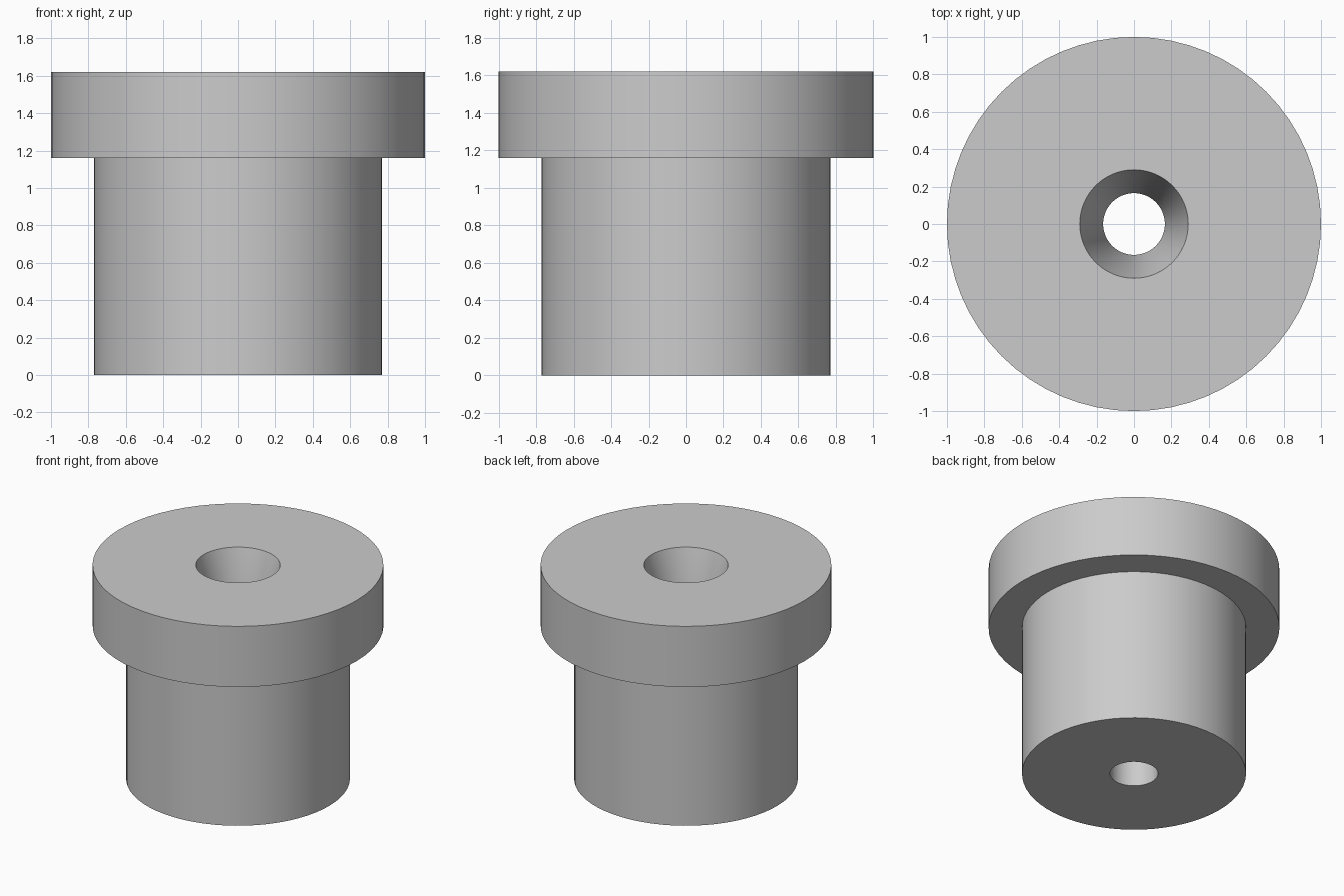
import bpy
import bmesh
import math
from mathutils import Vector

SEGMENTS = 64

cube = bpy.data.objects.get("Cube")
if cube:
    bpy.data.objects.remove(cube, do_unlink=True)

# Main dimensions
flange_radius, body_radius = 1.0, 0.77
bore_radius, mouth_radius = 0.165, 0.29
height, shoulder, taper_end = 1.62, 1.16, 1.16

# Plain grey finish
grey = bpy.data.materials.new("plain_grey")
grey.use_nodes = True
colour = (0.6, 0.6, 0.6, 1)
grey.diffuse_color = colour
grey.node_tree.nodes["Principled BSDF"].inputs["Base Color"].default_value = colour

# Closed half section: bore, body, flange and tapered mouth
section = [
    (bore_radius, 0), (body_radius, 0), (body_radius, shoulder),
    (flange_radius, shoulder), (flange_radius, height),
    (mouth_radius, height), (bore_radius, taper_end),
]

# Revolve the section about the vertical axis
bm = bmesh.new()
verts = [bm.verts.new((r, 0, z)) for r, z in section]
edges = [bm.edges.new((a, b)) for a, b in zip(verts, verts[1:] + verts[:1])]
bmesh.ops.spin(bm, geom=verts + edges, cent=Vector(), axis=Vector((0, 0, 1)),
               angle=math.tau, steps=SEGMENTS, use_merge=False)
bmesh.ops.remove_doubles(bm, verts=bm.verts[:], dist=0.0001)
bmesh.ops.recalc_face_normals(bm, faces=bm.faces[:])

mesh = bpy.data.meshes.new("flanged_bushing")
bm.to_mesh(mesh)
bm.free()
mesh.materials.append(grey)
bushing = bpy.data.objects.new("flanged_bushing", mesh)
bpy.context.collection.objects.link(bushing)

# Smooth round walls with sharp rims
bpy.ops.object.select_all(action="DESELECT")
bushing.select_set(True)
bpy.context.view_layer.objects.active = bushing
bpy.ops.object.shade_smooth_by_angle(angle=math.radians(30))
